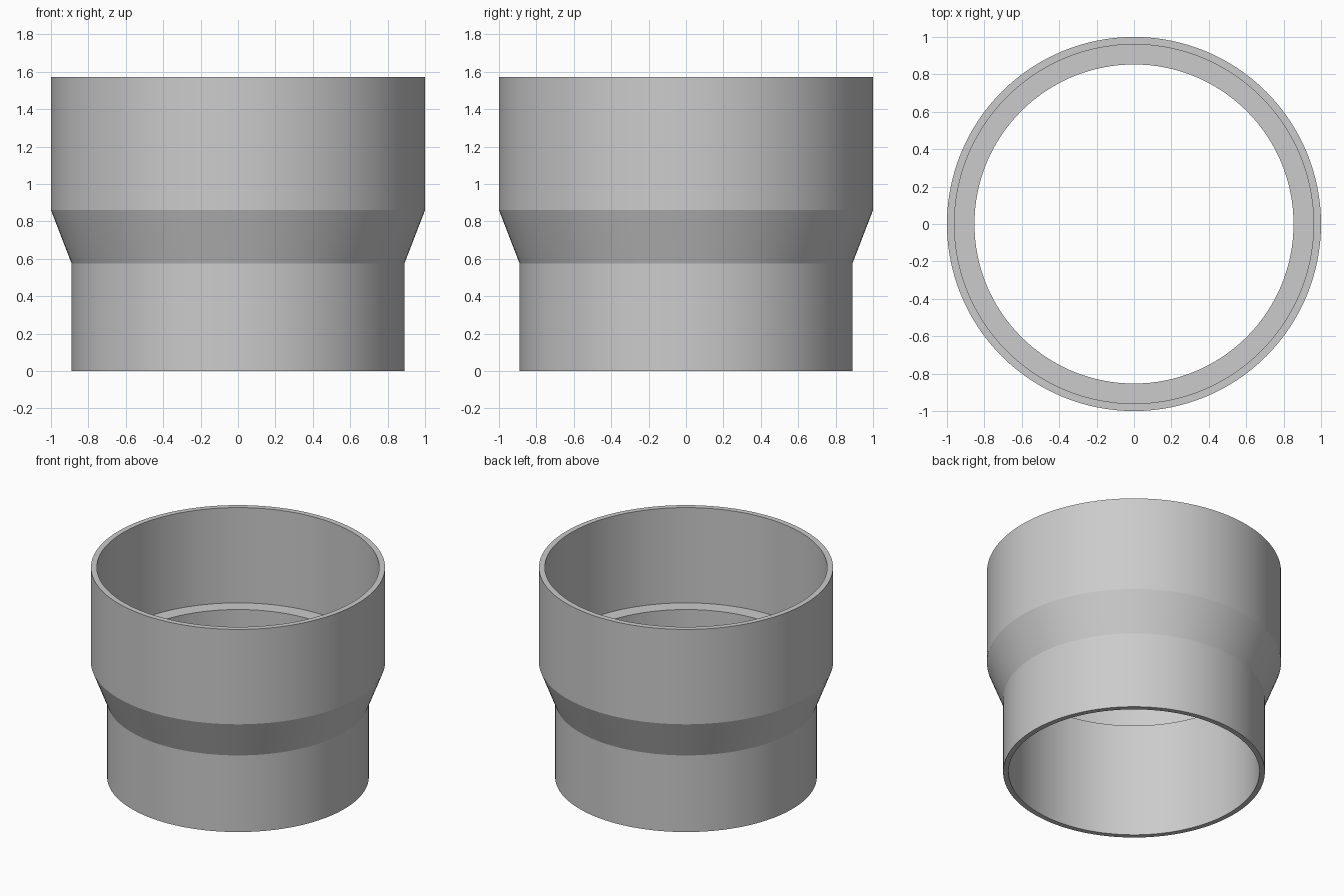
import bpy
import bmesh
from math import radians, tau
from mathutils import Vector

cube = bpy.data.objects.get("Cube")
if cube:
    bpy.data.objects.remove(cube, do_unlink=True)

# Plain grey plastic
grey = bpy.data.materials.new("light_grey")
grey.use_nodes = True
colour = (0.6, 0.6, 0.6, 1.0)
grey.diffuse_color = colour
grey.node_tree.nodes["Principled BSDF"].inputs["Base Color"].default_value = colour

# Closed wall section (radius, height): outer wall upward, then socket, ledge and bore
HEIGHT = 1.572
SECTION = [
    (0.89, 0.0), (0.89, 0.575), (1.0, 0.86), (1.0, HEIGHT),
    (0.96, HEIGHT), (0.96, 0.857), (0.853, 0.857), (0.853, 0.0),
]


def revolve(name, section, material, steps=128):
    """Spin a closed section about z into a watertight ring."""
    bm = bmesh.new()
    verts = [bm.verts.new((r, 0, z)) for r, z in section]
    edges = [bm.edges.new((a, b)) for a, b in zip(verts, verts[1:] + verts[:1])]
    bmesh.ops.spin(bm, geom=verts + edges, cent=Vector(), axis=(0, 0, 1),
                   angle=tau, steps=steps, use_merge=True)
    bmesh.ops.remove_doubles(bm, verts=bm.verts, dist=1e-4)
    bmesh.ops.recalc_face_normals(bm, faces=bm.faces)
    mesh = bpy.data.meshes.new(name)
    bm.to_mesh(mesh)
    bm.free()
    mesh.materials.append(material)
    obj = bpy.data.objects.new(name, mesh)
    bpy.context.collection.objects.link(obj)
    return obj


# Stepped pipe reducer
reducer = revolve("pipe_reducer", SECTION, grey)
bpy.ops.object.select_all(action="DESELECT")
reducer.select_set(True)
bpy.context.view_layer.objects.active = reducer
bpy.ops.object.shade_smooth_by_angle(angle=radians(15))
